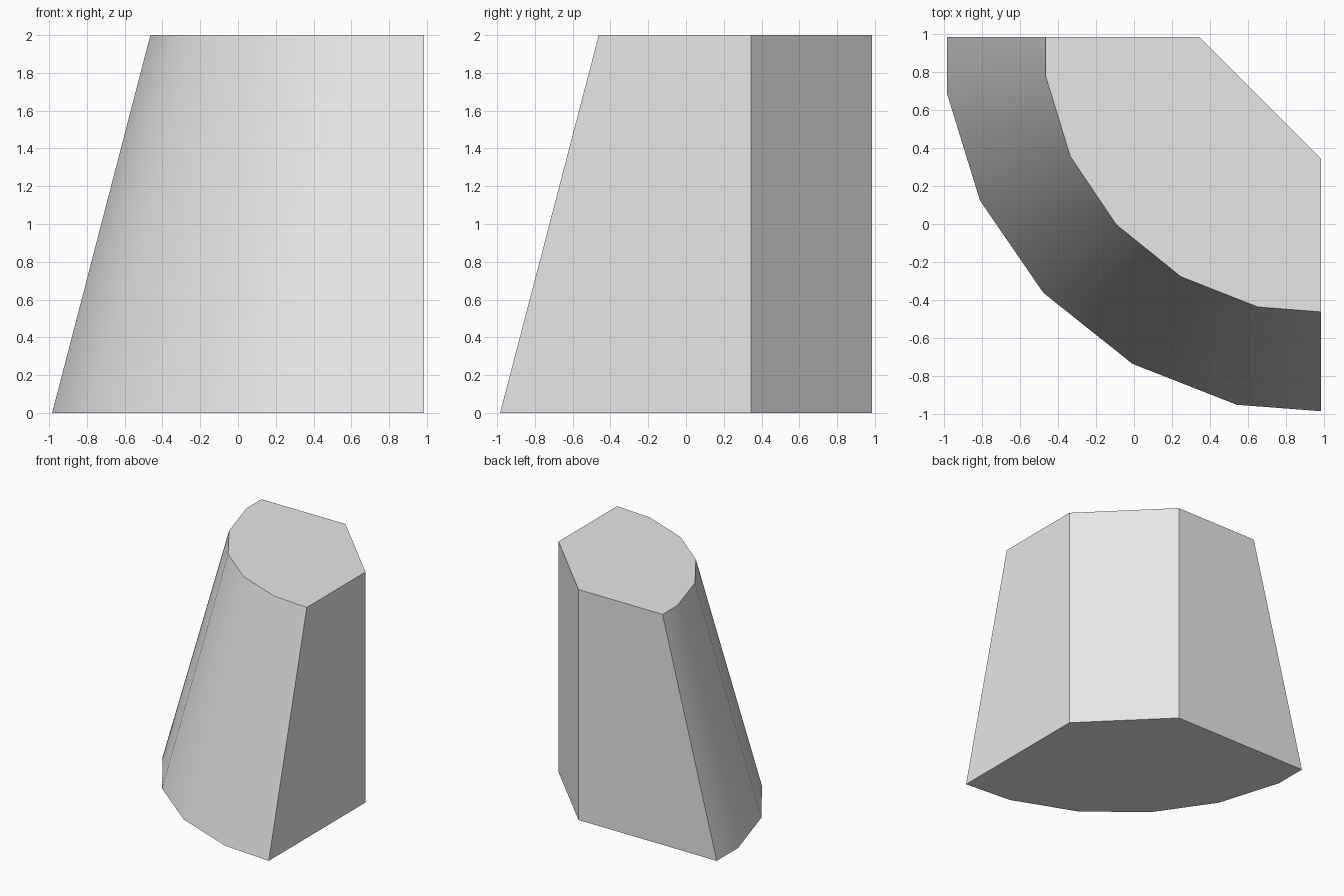
import bpy
import bmesh
import math

cube = bpy.data.objects.get("Cube")
if cube:
    bpy.data.objects.remove(cube, do_unlink=True)

HEIGHT = 2.0
EDGE = 0.984      # flat side and back planes
CHAMFER = 0.343   # where the cut corner meets those planes

# Curved wall outlines, from the back right round to the front left
base_curve = [(-EDGE, EDGE), (-EDGE, 0.69), (-0.81, 0.124), (-0.477, -0.361),
              (-0.008, -0.735), (0.54, -0.95), (EDGE, -EDGE)]
top_curve = [(-0.464, EDGE), (-0.464, 0.777), (-0.335, 0.356), (-0.093, -0.003),
             (0.247, -0.277), (0.651, -0.436), (EDGE, -0.462)]
corner = [(EDGE, CHAMFER), (CHAMFER, EDGE)]

# Plain grey material
grey = bpy.data.materials.new("grey")
grey.use_nodes = True
colour = (0.8, 0.8, 0.8, 1.0)
grey.diffuse_color = colour
grey.node_tree.nodes["Principled BSDF"].inputs["Base Color"].default_value = colour

# Loft the base outline to the top outline
bm = bmesh.new()
bottom = [bm.verts.new((x, y, 0)) for x, y in base_curve + corner]
top = [bm.verts.new((x, y, HEIGHT)) for x, y in top_curve + corner]
count = len(bottom)
for i in range(count):
    j = (i + 1) % count
    bm.faces.new((bottom[i], bottom[j], top[j], top[i]))
bm.faces.new(top)
bm.faces.new(bottom[::-1])
bmesh.ops.recalc_face_normals(bm, faces=bm.faces)

mesh = bpy.data.meshes.new("tapered_block")
bm.to_mesh(mesh)
bm.free()
mesh.materials.append(grey)
block = bpy.data.objects.new("tapered_block", mesh)
bpy.context.collection.objects.link(block)

# Smooth curved wall, crisp rims and flat cuts
bpy.ops.object.select_all(action="DESELECT")
block.select_set(True)
bpy.context.view_layer.objects.active = block
bpy.ops.object.shade_smooth_by_angle(angle=math.radians(30))
